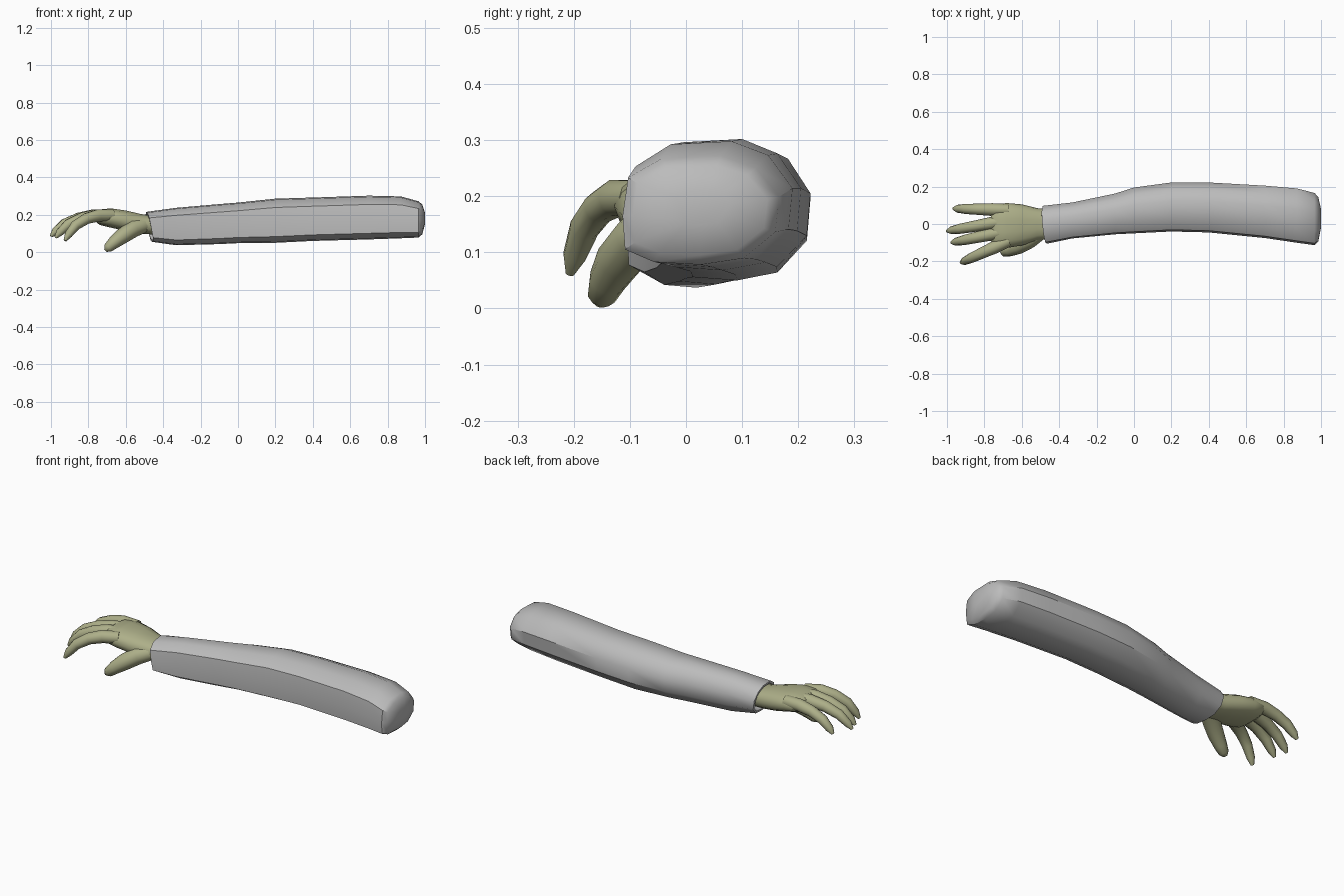
import bpy
import bmesh
import math
from mathutils import Vector

cube = bpy.data.objects.get("Cube")
if cube:
    bpy.data.objects.remove(cube, do_unlink=True)


def material(name, colour):
    mat = bpy.data.materials.new(name)
    mat.use_nodes = True
    mat.diffuse_color = colour
    mat.node_tree.nodes["Principled BSDF"].inputs["Base Color"].default_value = colour
    return mat


grey = material("sleeve grey", (0.5, 0.5, 0.5, 1))
skin = material("olive skin", (0.42, 0.43, 0.25, 1))


def loft(name, rings, mat, angle, cap_start=True):
    """Skin a list of rings with equal point counts."""
    bm = bmesh.new()
    loops = [[bm.verts.new(p) for p in ring] for ring in rings]
    n = len(loops[0])
    for a, b in zip(loops, loops[1:]):
        for i in range(n):
            j = (i + 1) % n
            bm.faces.new((a[i], a[j], b[j], b[i]))
    if cap_start:
        bm.faces.new(loops[0])
    bm.faces.new(loops[-1])
    bmesh.ops.recalc_face_normals(bm, faces=bm.faces)
    mesh = bpy.data.meshes.new(name)
    bm.to_mesh(mesh)
    bm.free()
    mesh.materials.append(mat)
    obj = bpy.data.objects.new(name, mesh)
    bpy.context.collection.objects.link(obj)
    bpy.ops.object.select_all(action="DESELECT")
    obj.select_set(True)
    bpy.context.view_layer.objects.active = obj
    bpy.ops.object.shade_smooth_by_angle(angle=math.radians(angle))
    return obj


def section(profile, x, y0, y1, z0, z1, slant=0.0):
    """Fit a unit profile into a y/z box at x."""
    return [Vector((x - slant * (0.6 * v + 0.4 * u),
                    (y0 + y1) / 2 + u * (y1 - y0) / 2,
                    (z0 + z1) / 2 + v * (z1 - z0) / 2)) for u, v in profile]


# Sleeve, with a slanted cuff turned inwards and a bulged shoulder end
cloth = [(-0.97, -0.72), (-0.6, -0.95), (0, -1), (0.55, -0.88), (0.95, -0.4), (1, 0.25),
         (0.7, 0.78), (0.25, 1), (-0.5, 0.95), (-0.93, 0.6), (-1, -0.1)]
stations = [(-0.41, -0.07, 0.075, 0.08, 0.19, 0.02),
            (-0.475, -0.09, 0.085, 0.065, 0.205, 0.025),
            (-0.475, -0.105, 0.097, 0.055, 0.215, 0.025),
            (-0.33, -0.077, 0.115, 0.037, 0.237), (-0.1, -0.055, 0.163, 0.043, 0.257),
            (0, -0.05, 0.195, 0.048, 0.265), (0.2, -0.04, 0.222, 0.05, 0.286),
            (0.4, -0.045, 0.222, 0.06, 0.292), (0.7, -0.075, 0.205, 0.068, 0.302),
            (0.87, -0.1, 0.19, 0.074, 0.298), (0.965, -0.113, 0.166, 0.078, 0.272),
            (0.985, -0.095, 0.145, 0.095, 0.255), (1, -0.02, 0.08, 0.15, 0.21)]
loft("sleeve", [section(cloth, *s) for s in stations], grey, 38, cap_start=False)

# Palm and wrist
oval = [(math.cos(a), math.sin(a)) for a in (math.tau * i / 14 for i in range(14))]
oval = [(math.copysign(abs(u) ** 0.8, u), math.copysign(abs(v) ** 0.8, v)) for u, v in oval]
palm = [(-0.4, -0.068, 0.07, 0.09, 0.187), (-0.52, -0.09, 0.085, 0.098, 0.205),
        (-0.6, -0.115, 0.105, 0.112, 0.224), (-0.68, -0.128, 0.112, 0.13, 0.235),
        (-0.74, -0.122, 0.106, 0.145, 0.229), (-0.765, -0.09, 0.08, 0.165, 0.215)]
loft("palm", [section(oval, *s) for s in palm], skin, 60)


def digit(name, path, radii):
    """Tapered tube with a rounded tip along a path."""
    pts = [Vector(p) for p in path]
    rings = []
    for i, (p, r) in enumerate(zip(pts, radii)):
        along = (pts[min(i + 1, len(pts) - 1)] - pts[max(i - 1, 0)]).normalized()
        side = along.cross(Vector((0, 0, 1))).normalized()
        up = side.cross(along)
        rings.append([p + r * (side * math.cos(a) + up * math.sin(a))
                      for a in (math.tau * k / 10 for k in range(10))])
    loft(name, rings, skin, 60)


# Four curled fingers: base y, tip x, tip y, tip z
fingers = {"little_finger": (0.075, -0.965, 0.082, 0.095),
           "ring_finger": (0.02, -1.0, -0.038, 0.085),
           "middle_finger": (-0.035, -0.975, -0.1, 0.078),
           "index_finger": (-0.09, -0.925, -0.207, 0.062)}
curl = [(0, 0), (0.3, 0.0), (0.55, 0.13), (0.78, 0.4), (0.93, 0.77), (1, 1)]
for name, (y0, tx, ty, tz) in fingers.items():
    path = [(-0.67 + (tx + 0.67) * t, y0 + (ty - y0) * t, 0.197 + (tz - 0.197) * drop)
            for t, drop in curl]
    digit(name, path, (0.032, 0.034, 0.03, 0.027, 0.021, 0.008))

# Thumb reaching down and forward
digit("thumb", [(-0.5, -0.045, 0.145), (-0.56, -0.085, 0.125), (-0.62, -0.12, 0.085),
                (-0.665, -0.14, 0.05), (-0.695, -0.15, 0.022), (-0.708, -0.152, 0.008)],
      (0.04, 0.046, 0.042, 0.034, 0.026, 0.01))
